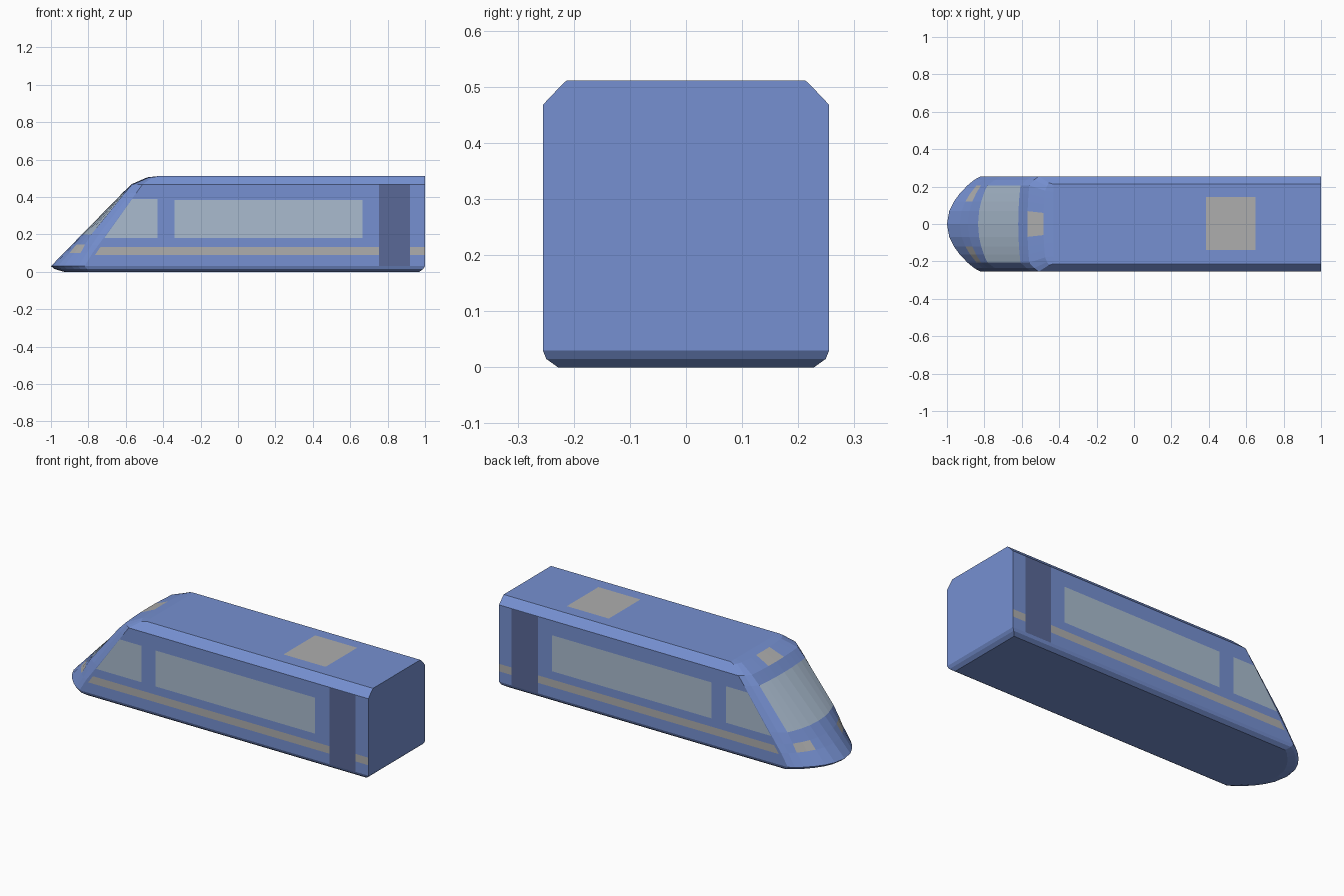
import bpy, bmesh

if "Cube" in bpy.data.objects:
    bpy.data.objects.remove(bpy.data.objects["Cube"])


def material(name, rgb):
    m = bpy.data.materials.new(name)
    m.diffuse_color = (*rgb, 1)
    m.use_nodes = True
    m.node_tree.nodes["Principled BSDF"].inputs["Base Color"].default_value = m.diffuse_color
    return m


BLUE = material("blue_paint", (0.18, 0.28, 0.64))
GLASS = material("glass", (0.40, 0.50, 0.62))
GREY = material("grey_trim", (0.42, 0.42, 0.42))
DARK = material("door_paint", (0.10, 0.14, 0.31))


def finish(name, bm, mats):
    me = bpy.data.meshes.new(name)
    bm.to_mesh(me)
    bm.free()
    for m in mats:
        me.materials.append(m)
    ob = bpy.data.objects.new(name, me)
    bpy.context.collection.objects.link(ob)
    return ob


# Body levels: height, half width, nose tip x, nose corner depth, side wall front x, back x
LEVELS = [
    (0.000, 0.228, -0.930, 0.09, -0.79, 0.97),
    (0.015, 0.249, -0.982, 0.105, -0.81, 0.99),
    (0.030, 0.255, -1.000, 0.11, -0.82, 1.0),
    (0.100, 0.255, -0.932, 0.09, -0.778, 1.0),
    (0.145, 0.255, -0.888, 0.07, -0.745, 1.0),
    (0.200, 0.255, -0.834, 0.05, -0.705, 1.0),
    (0.420, 0.255, -0.619, 0.012, -0.545, 1.0),
    (0.468, 0.255, -0.570, 0.01, -0.51, 1.0),
    (0.505, 0.220, -0.485, 0.01, -0.455, 1.0),
    (0.511, 0.213, -0.430, 0.00, -0.43, 1.0),
]
HALF = [0.0, 0.27, 0.47, 0.64, 0.81, 0.925, 1.0]   # nose columns, fraction of half width
CORNER = 0.81
COLUMNS = [-t for t in HALF[:0:-1]] + HALF


def nose_x(t, tip, depth, side):
    t = abs(t)
    if t <= CORNER:
        return tip + depth * (t / CORNER) ** 2
    k = (t - CORNER) / (1 - CORNER)
    start = tip + depth
    return start + (side - start) * (k - 0.4 * k * (1 - k))


# Carriage body lofted through the levels; nose cells carry the glass, lamps and sign
bm = bmesh.new()
rings = []
for z, w, tip, depth, side, back in LEVELS:
    ring = [bm.verts.new((nose_x(t, tip, depth, side), t * w, z)) for t in COLUMNS]
    ring += [bm.verts.new((back, w, z)), bm.verts.new((back, -w, z))]
    rings.append(ring)
n = len(rings[0])
for r, (low, high) in enumerate(zip(rings, rings[1:])):
    for c in range(n):
        d = (c + 1) % n
        f = bm.faces.new((low[c], low[d], high[d], high[c]))
        if c < len(COLUMNS) - 1:
            mid = abs(COLUMNS[c] + COLUMNS[c + 1]) / 2
            if r == 5 and mid < CORNER:                 # windscreen
                f.material_index = 1
            elif r == 3 and 0.47 < mid < CORNER:        # headlamps
                f.material_index = 2
            elif r == 7 and mid < 0.27:                 # sign above windscreen
                f.material_index = 2
bm.faces.new(rings[0])
bm.faces.new(rings[-1])
bmesh.ops.recalc_face_normals(bm, faces=bm.faces)
finish("carriage_body", bm, [BLUE, GLASS, GREY])


# Flat panels mirrored on both side walls, given as x,z outlines
def side_panels(name, outlines, mat):
    bm = bmesh.new()
    for outline in outlines:
        for y in (-0.2562, 0.2562):
            pts = outline if y < 0 else outline[::-1]
            bm.faces.new([bm.verts.new((x, y, z)) for x, z in pts])
    return finish(name, bm, [mat])


def rect(x0, x1, z0, z1):
    return [(x0, z0), (x1, z0), (x1, z1), (x0, z1)]


side_panels("passenger_windows", [rect(-0.34, 0.665, 0.18, 0.385)], GLASS)
side_panels("cab_windows", [[(-0.715, 0.18), (-0.43, 0.18), (-0.43, 0.388), (-0.567, 0.388)]], GLASS)
side_panels("doors", [rect(0.755, 0.92, 0.03, 0.466)], DARK)
side_panels("side_stripes", [[(-0.765, 0.09), (0.755, 0.09), (0.755, 0.133), (-0.735, 0.133)],
                             rect(0.92, 1.0, 0.09, 0.133)], GREY)

# Roof panel
bm = bmesh.new()
bm.faces.new([bm.verts.new((x, y, 0.5122)) for x, y in rect(0.385, 0.65, -0.14, 0.145)])
finish("roof_panel", bm, [GREY])
